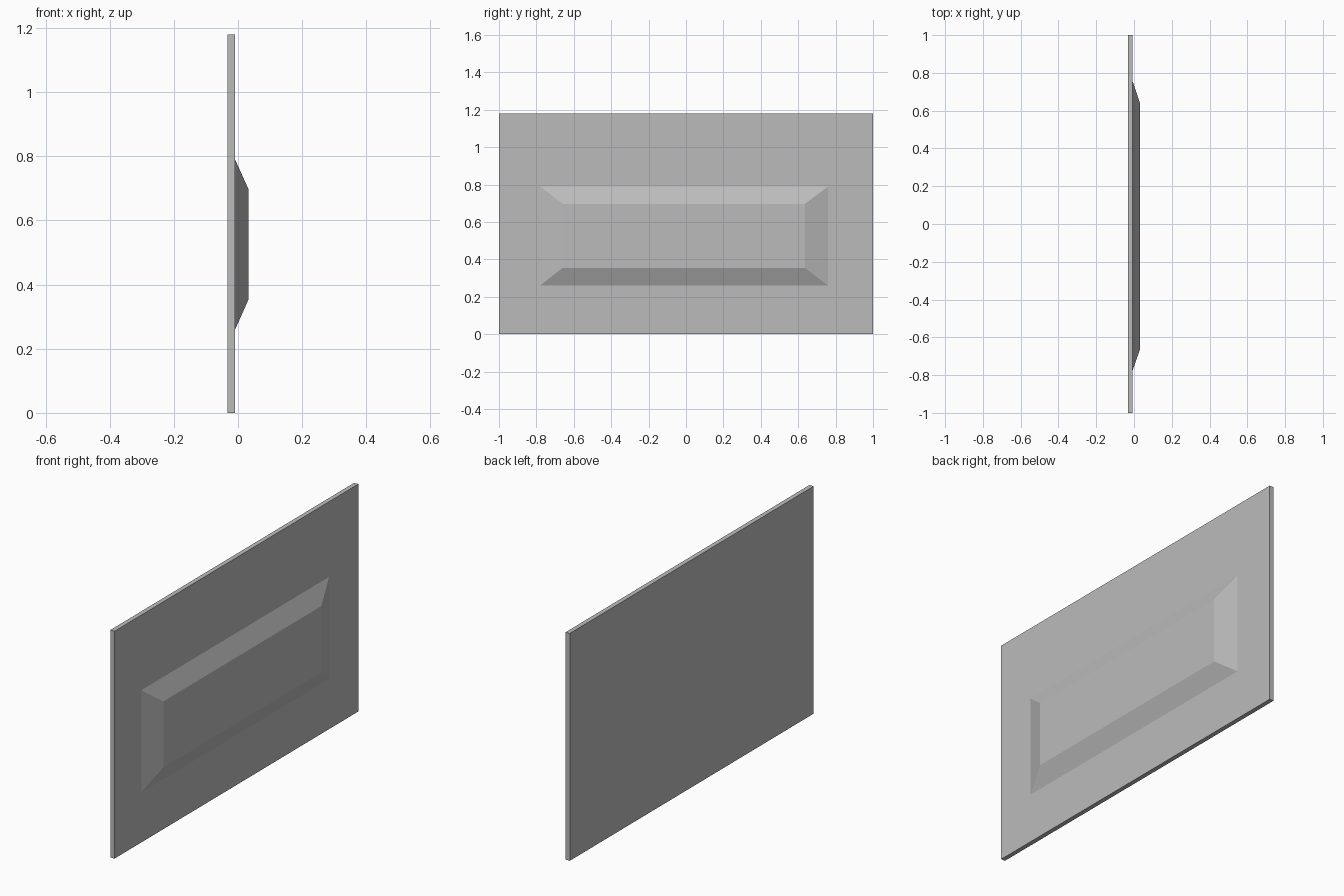
import bpy
import bmesh

cube = bpy.data.objects.get("Cube")
if cube:
    bpy.data.objects.remove(cube, do_unlink=True)

# One plain grey for the whole panel
GREY = (0.5, 0.5, 0.5, 1.0)
grey = bpy.data.materials.new("plain grey")
grey.use_nodes = True
grey.diffuse_color = GREY
grey.node_tree.nodes["Principled BSDF"].inputs["Base Color"].default_value = GREY


def rectangle(bm, x, y0, y1, z0, z1):
    """Four corners of an upright rectangle at depth x."""
    return [bm.verts.new((x, y, z)) for y, z in ((y0, z0), (y1, z0), (y1, z1), (y0, z1))]


def bridge(bm, a, b):
    """Walls between two rectangles."""
    for i in range(4):
        j = (i + 1) % 4
        bm.faces.new((a[i], a[j], b[j], b[i]))


# Backing slab and raised field with sloping sides, as one closed surface
bm = bmesh.new()
back = rectangle(bm, -0.033, -1, 1, 0, 1.18)
front = rectangle(bm, -0.009, -1, 1, 0, 1.18)
field_base = rectangle(bm, -0.009, -0.78, 0.76, 0.26, 0.79)
field_top = rectangle(bm, 0.033, -0.66, 0.636, 0.354, 0.697)
bm.faces.new(back)
bridge(bm, back, front)
bridge(bm, front, field_base)
bridge(bm, field_base, field_top)
bm.faces.new(field_top)
bmesh.ops.recalc_face_normals(bm, faces=bm.faces)

mesh = bpy.data.meshes.new("raised_panel")
bm.to_mesh(mesh)
bm.free()
mesh.materials.append(grey)
panel = bpy.data.objects.new("raised_panel", mesh)
bpy.context.collection.objects.link(panel)
